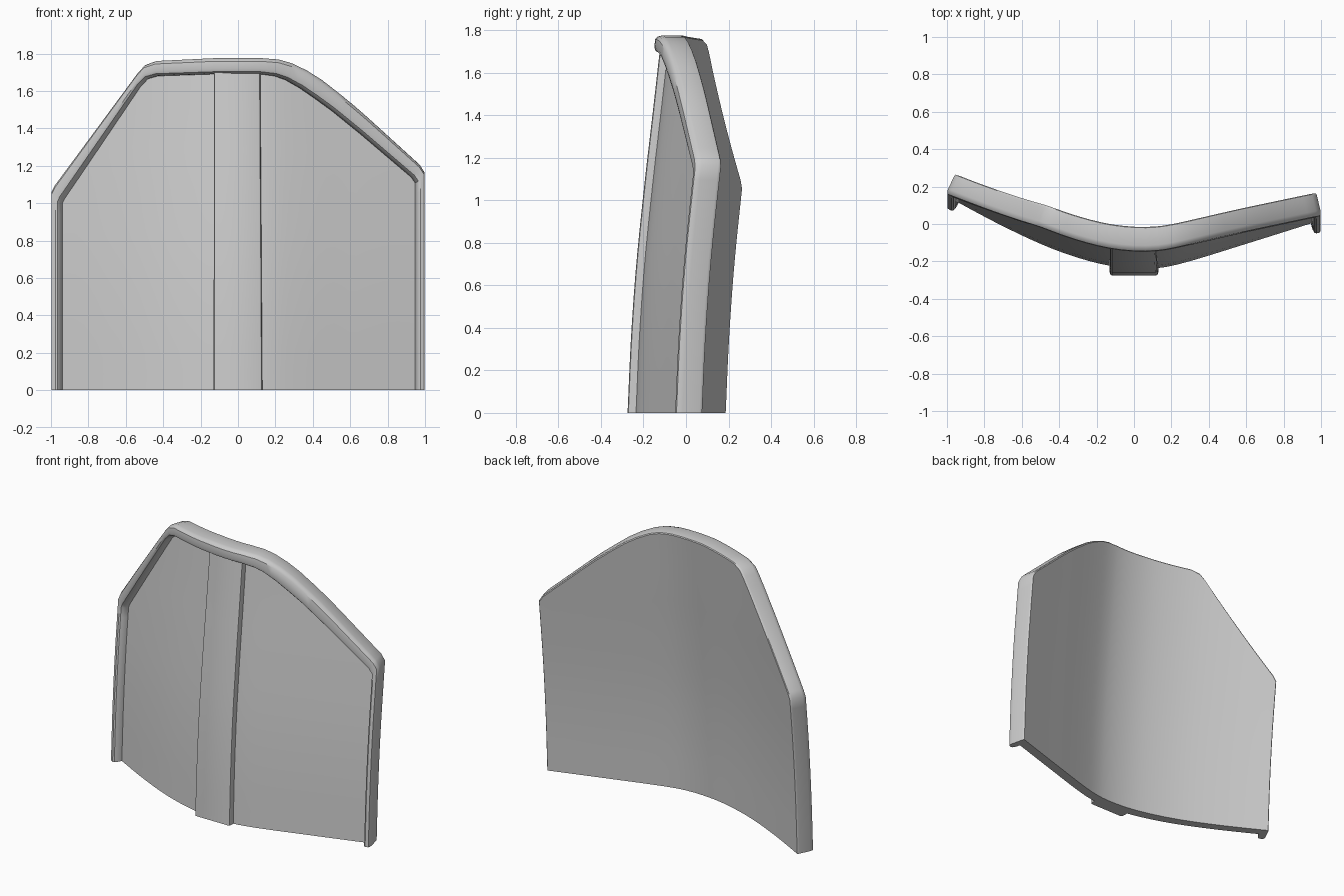
import bpy, bmesh, math
from mathutils import Vector

if "Cube" in bpy.data.objects:
    bpy.data.objects.remove(bpy.data.objects["Cube"], do_unlink=True)

GREY = (0.6, 0.6, 0.6, 1.0)
mat = bpy.data.materials.new("plain grey")
mat.use_nodes = True
mat.diffuse_color = GREY
mat.node_tree.nodes["Principled BSDF"].inputs["Base Color"].default_value = GREY


def smooth_curve(pts):
    """Return a function that passes smoothly through the points."""
    def slope(i):
        a, b = pts[max(i - 1, 0)], pts[min(i + 1, len(pts) - 1)]
        return (b[1] - a[1]) / (b[0] - a[0])

    def f(x):
        i = 0
        while i < len(pts) - 2 and x > pts[i + 1][0]:
            i += 1
        (x0, y0), (x1, y1) = pts[i], pts[i + 1]
        w = x1 - x0
        t = min(max((x - x0) / w, 0), 1)
        a, b = slope(i) * w, slope(i + 1) * w
        c = y1 - y0
        return y0 + a * t + (3 * c - 2 * a - b) * t**2 + (a + b - 2 * c) * t**3
    return f


# Sideways curve of the panel front, and how far it leans back with height
front = smooth_curve([(-1, .147), (-.7, -.012), (-.45, -.127), (-.25, -.195), (-.08, -.231),
                      (.1, -.238), (.25, -.212), (.6, -.106), (1, .02)])
lean = smooth_curve([(0, 0), (.35, .016), (.7, .041), (1.1, .082), (1.4, .117), (1.78, .16)])
BACK = .065


def surf(x, z, d):
    """Point at depth d behind the panel front, square to its sideways slope."""
    slope = (front(x + .08) - front(x - .08)) / (min(x + .08, 1) - max(x - .08, -1))
    x -= slope * (d + .05) * .7
    return Vector((x, front(x) + lean(z) + d, z))


def loft(name, loops):
    """Skin a row of closed loops and cap both ends."""
    bm = bmesh.new()
    rings = [[bm.verts.new(p) for p in loop] for loop in loops]
    n = len(rings[0])
    for a, b in zip(rings, rings[1:]):
        for i in range(n):
            j = (i + 1) % n
            bm.faces.new((a[i], a[j], b[j], b[i]))
    bm.faces.new(rings[0])
    bm.faces.new(rings[-1])
    bmesh.ops.recalc_face_normals(bm, faces=bm.faces)
    me = bpy.data.meshes.new(name)
    bm.to_mesh(me)
    bm.free()
    me.materials.append(mat)
    ob = bpy.data.objects.new(name, me)
    bpy.context.collection.objects.link(ob)
    bpy.ops.object.select_all(action="DESELECT")
    ob.select_set(True)
    bpy.context.view_layer.objects.active = ob
    bpy.ops.object.shade_smooth_by_angle(angle=math.radians(35))


# Outer and inner edge of the rim, paired point by point (x, z)
outer = [(-1, 0), (-1, 1.06), (-.98, 1.1), (-.535, 1.70), (-.5, 1.738), (-.44, 1.76),
         (-.13, 1.775), (.13, 1.775), (.22, 1.768), (.29, 1.748), (.37, 1.71),
         (.45, 1.66), (.54, 1.59), (.62, 1.525), (.7, 1.455), (.975, 1.205), (1, 1.165), (1, 0)]
inner = [(-.957, 0), (-.957, 1.0), (-.945, 1.025), (-.535, 1.625), (-.495, 1.665), (-.44, 1.68),
         (-.13, 1.69), (.12, 1.69), (.2, 1.68), (.26, 1.66), (.34, 1.615),
         (.42, 1.56), (.51, 1.495), (.59, 1.43), (.67, 1.365), (.935, 1.14), (.957, 1.11), (.957, 0)]

# Split long stretches so they follow the curved surface
stations = []
for i in range(len(outer) - 1):
    o0, o1 = Vector(outer[i]), Vector(outer[i + 1])
    n0, n1 = Vector(inner[i]), Vector(inner[i + 1])
    steps = max(1, math.ceil((o1 - o0).length / .07))
    for k in range(steps):
        stations.append((o0.lerp(o1, k / steps), n0.lerp(n1, k / steps)))
stations.append((Vector(outer[-1]), Vector(inner[-1])))

# Rim: rounded section (across, depth) swept round the edge
section = [(.5, BACK), (.1, BACK), (.03, .06), (0, .05), (0, -.035), (.06, -.052),
           (.2, -.063), (.65, -.063), (.85, -.055), (.96, -.038), (1, -.02), (1, .02)]
rim_loops = []
for o, n in stations:
    loop = []
    for u, d in section:
        p = o.lerp(n, u)
        loop.append(surf(p.x, p.y, d))
    rim_loops.append(loop)
loft("rim", rim_loops)

# Panel: upright columns ending under the middle of the rim
ROWS = 16
panel_loops = []
last_x = -9
for o, n in stations:
    mid = o.lerp(n, .5)
    if mid.y < 1 or mid.x < last_x + .004:
        continue
    last_x = mid.x
    heights = [mid.y * r / ROWS for r in range(ROWS + 1)]
    panel_loops.append([surf(mid.x, z, 0) for z in heights]
                       + [surf(mid.x, z, BACK) for z in reversed(heights)])
loft("panel", panel_loops)

# Centre rib: flat raised strip with softened front corners
rib_section = [(-1, .03), (-1, -.022), (-.97, -.034), (-.9, -.038),
               (.9, -.038), (.97, -.034), (1, -.022), (1, .03)]
rib_loops = []
for r in range(ROWS + 1):
    z = 1.71 * r / ROWS
    half = .13 - .006 * r / ROWS
    rib_loops.append([Vector((x * half - .005 * r / ROWS, -.237 + lean(z) + d, z))
                      for x, d in rib_section])
loft("centre_rib", rib_loops)
